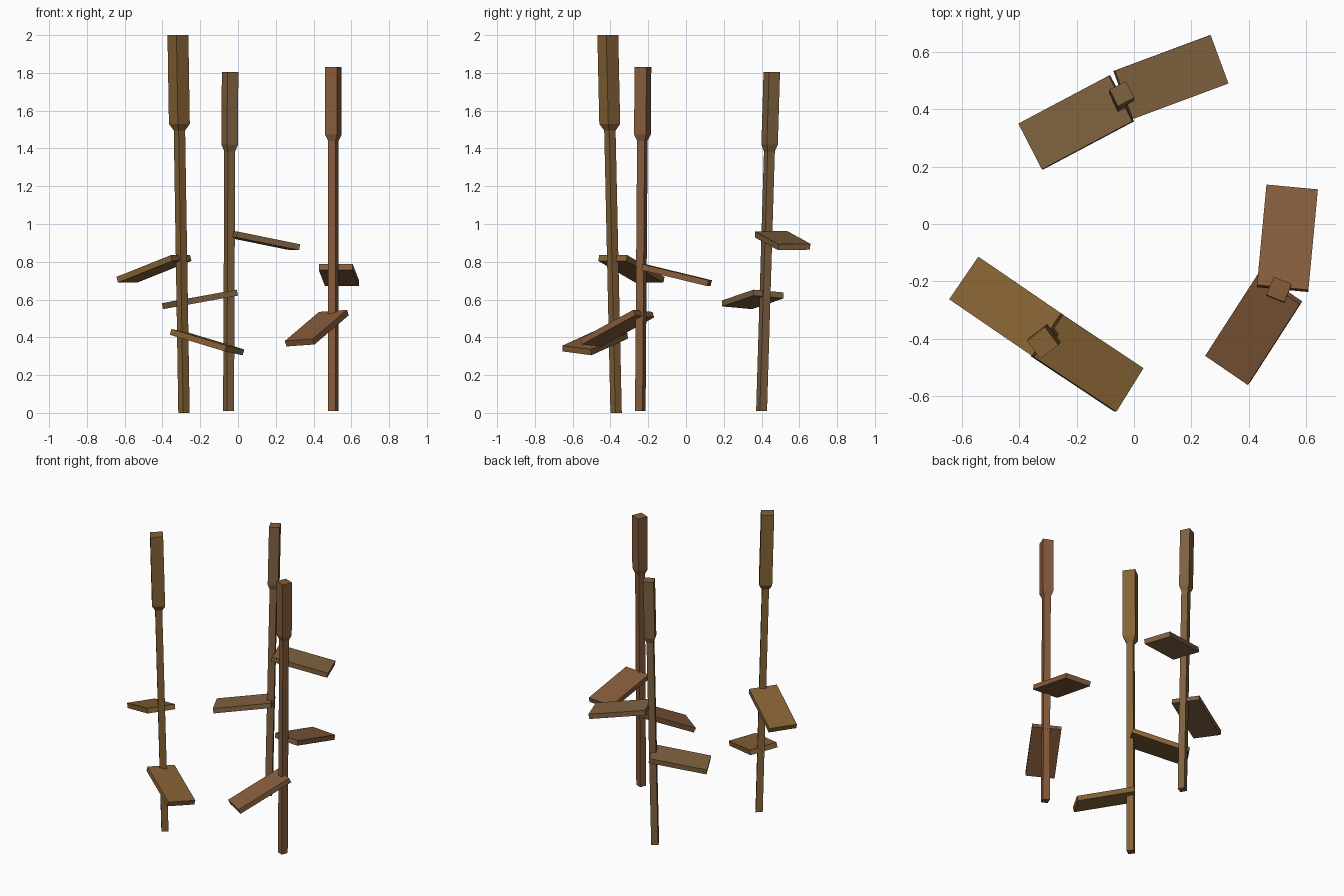
import bpy, bmesh
from math import radians
from mathutils import Vector, Matrix

if "Cube" in bpy.data.objects:
    bpy.data.objects.remove(bpy.data.objects["Cube"])

PLANK_W, PLANK_T, SHAFT_W = 0.180, 0.032, 0.043


def material(name, rgb):
    m = bpy.data.materials.new(name)
    m.diffuse_color = (*rgb, 1)
    m.use_nodes = True
    m.node_tree.nodes["Principled BSDF"].inputs["Base Color"].default_value = m.diffuse_color
    return m


def finish(name, bm, mat):
    bmesh.ops.recalc_face_normals(bm, faces=bm.faces)
    me = bpy.data.meshes.new(name)
    bm.to_mesh(me)
    bm.free()
    me.materials.append(mat)
    ob = bpy.data.objects.new(name, me)
    bpy.context.collection.objects.link(ob)


# Leaning square pole: thin shaft, short taper, thick handle
def pole(name, foot, top, flare, handle_w, turn, mat):
    foot, top = Vector(foot), Vector(top)
    bm = bmesh.new()
    rings = []
    rot = Matrix.Rotation(radians(turn), 3, 'Z')
    for z, w in ((foot.z, SHAFT_W), (flare - 0.035, SHAFT_W), (flare, handle_w), (top.z, handle_w)):
        c = foot.lerp(top, (z - foot.z) / (top.z - foot.z))
        rings.append([bm.verts.new(c + rot @ Vector((sx * w / 2, sy * w / 2, 0)))
                      for sx, sy in ((-1, -1), (1, -1), (1, 1), (-1, 1))])
    for a, b in zip(rings, rings[1:]):
        for i in range(4):
            j = (i + 1) % 4
            bm.faces.new((a[i], a[j], b[j], b[i]))
    bm.faces.new(rings[0][::-1])
    bm.faces.new(rings[-1])
    finish(name, bm, mat)


# Tilted foot plank: inner and outer midpoints of its top face,
# rise = height gain towards the left of the outward direction
def plank(name, inner, outer, rise, mat):
    inner, outer = Vector(inner), Vector(outer)
    axis = outer - inner
    d = axis.normalized()
    flat = Vector((-d.y, d.x, 0)).normalized()
    side = flat * PLANK_W + Vector((0, 0, rise))
    side = (side - d * side.dot(d)).normalized()
    n = d.cross(side)
    bm = bmesh.new()
    bmesh.ops.create_cube(bm, size=1)
    centre = (inner + outer) / 2 - n * PLANK_T / 2
    for v in bm.verts:
        v.co = centre + axis * v.co.x + side * PLANK_W * v.co.y + n * PLANK_T * v.co.z
    finish(name, bm, mat)


ochre = material("ochre_wood", (0.235, 0.122, 0.035))
dull = material("dull_wood", (0.215, 0.122, 0.051))
red = material("red_wood", (0.240, 0.107, 0.045))

# Front left stilt
pole("left_stilt_pole", (-0.286, -0.370, 0), (-0.318, -0.414, 2.0), 1.53, 0.079, 37, ochre)
plank("left_stilt_upper_plank", (-0.305, -0.385, 0.835), (-0.593, -0.188, 0.720), 0, ochre)
plank("left_stilt_lower_plank", (-0.305, -0.385, 0.434), (-0.014, -0.578, 0.346), -0.022, ochre)

# Back stilt
pole("back_stilt_pole", (-0.050, 0.400, 0.01), (-0.042, 0.454, 1.805), 1.42, 0.065, 27, dull)
plank("back_stilt_lower_plank", (-0.047, 0.437, 0.645), (-0.362, 0.270, 0.588), 0.015, dull)
plank("back_stilt_upper_plank", (-0.035, 0.450, 0.962), (0.298, 0.574, 0.894), 0.003, dull)

# Right stilt
pole("right_stilt_pole", (0.504, -0.242, 0.01), (0.505, -0.228, 1.83), 1.475, 0.068, -22, red)
plank("right_stilt_upper_plank", (0.518, -0.221, 0.787), (0.551, 0.129, 0.702), 0, red)
plank("right_stilt_lower_plank", (0.503, -0.229, 0.540), (0.322, -0.510, 0.386), 0.013, red)
